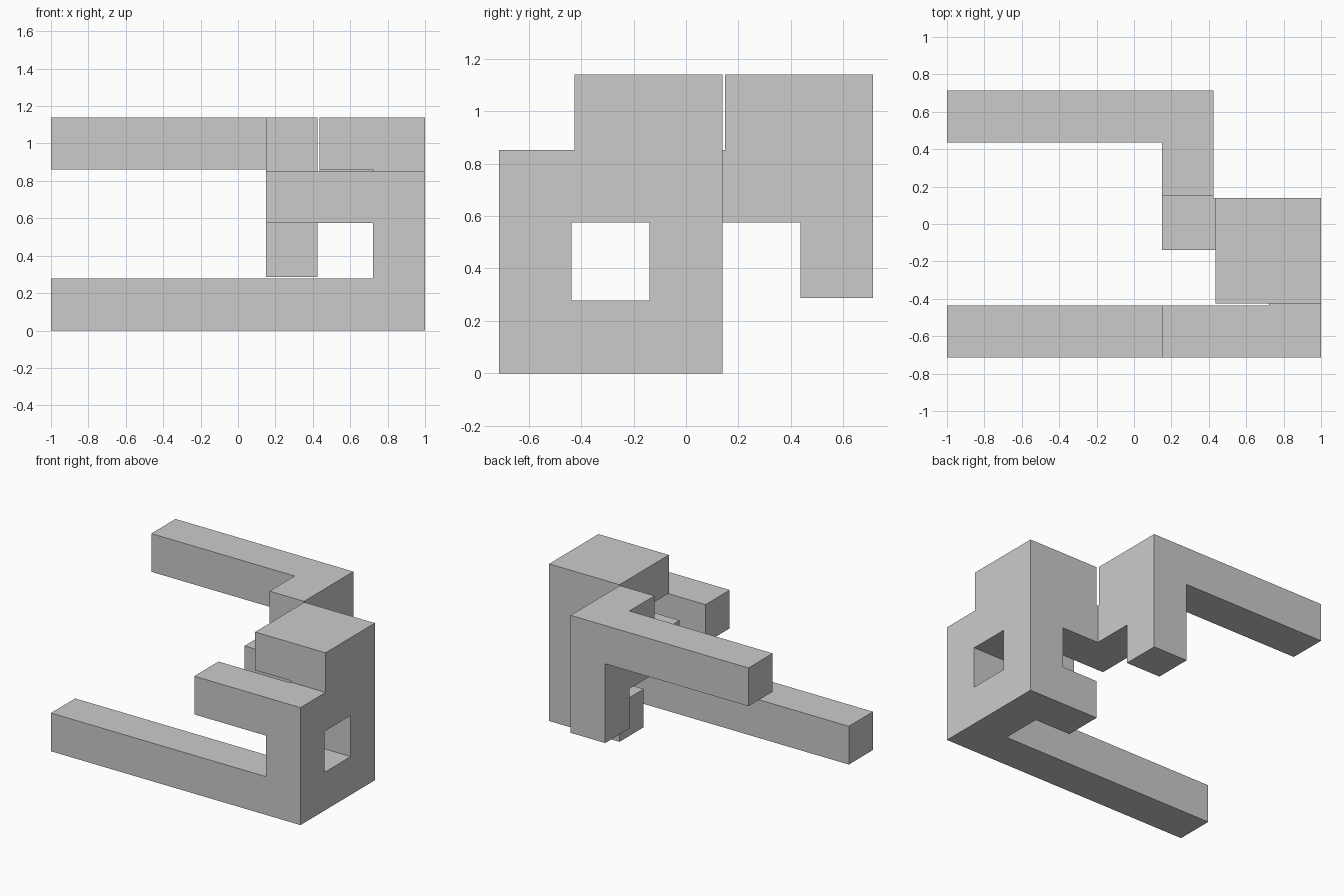
import bpy, bmesh
from mathutils import Vector

if "Cube" in bpy.data.objects:
    bpy.data.objects.remove(bpy.data.objects["Cube"])

GAP = 0.01                     # clearance between parts that only touch at edges
CELL = (2 + GAP) / 7           # grid pitch of the puzzle piece
HALF = Vector((1.0, (5 * CELL - GAP) / 2, 0.0))

# Bars as (first cell, last cell) on the 7 x 5 x 4 grid
BARS = [
    ((0, 0, 0), (6, 0, 0)),    # long front rail
    ((6, 0, 0), (6, 0, 2)),    # front post
    ((4, 0, 2), (6, 0, 2)),    # short front arm
    ((6, 0, 0), (6, 2, 0)),    # side window sill
    ((6, 0, 2), (6, 2, 2)),    # side window head
    ((6, 2, 0), (6, 2, 3)),    # rear side post
    ((5, 2, 0), (6, 2, 0)),    # inward foot
    ((5, 1, 3), (6, 2, 3)),    # top block
    ((6, 1, 2), (6, 2, 3)),    # top block, outer wall
    ((5, 2, 2), (6, 2, 3)),    # top block, rear wall
    ((4, 2, 2), (6, 2, 2)),    # cross link
    ((4, 2, 2), (4, 4, 2)),    # link to the back half
    ((4, 3, 2), (4, 4, 3)),    # back elbow
    ((4, 4, 1), (4, 4, 3)),    # hanging back leg
    ((0, 4, 3), (4, 4, 3)),    # long back rail
]

# Fine grid: even slots are cells, odd slots are the thin gaps between them
solid = set()
for lo, hi in BARS:
    for i in range(2 * lo[0], 2 * hi[0] + 1):
        for j in range(2 * lo[1], 2 * hi[1] + 1):
            for k in range(2 * lo[2], 2 * hi[2] + 1):
                solid.add((i, j, k))


def edge(n):
    return n // 2 * CELL + (CELL - GAP if n % 2 else 0)


# Outer skin of the filled slots
bm = bmesh.new()
for slot in solid:
    for axis in range(3):
        u, v = (axis + 1) % 3, (axis + 2) % 3
        for side in (0, 1):
            near = list(slot)
            near[axis] += 1 if side else -1
            if tuple(near) in solid:
                continue
            corners = [(0, 0), (1, 0), (1, 1), (0, 1)]
            verts = []
            for du, dv in (corners if side else corners[::-1]):
                p = list(slot)
                p[axis] += side
                p[u] += du
                p[v] += dv
                verts.append(bm.verts.new(Vector([edge(n) for n in p]) - HALF))
            bm.faces.new(verts)
bmesh.ops.remove_doubles(bm, verts=bm.verts, dist=0.0005)
bmesh.ops.dissolve_limit(bm, angle_limit=0.01, verts=bm.verts, edges=bm.edges)

mesh = bpy.data.meshes.new("puzzle_piece")
bm.to_mesh(mesh)
bm.free()
bpy.context.collection.objects.link(bpy.data.objects.new("puzzle_piece", mesh))
